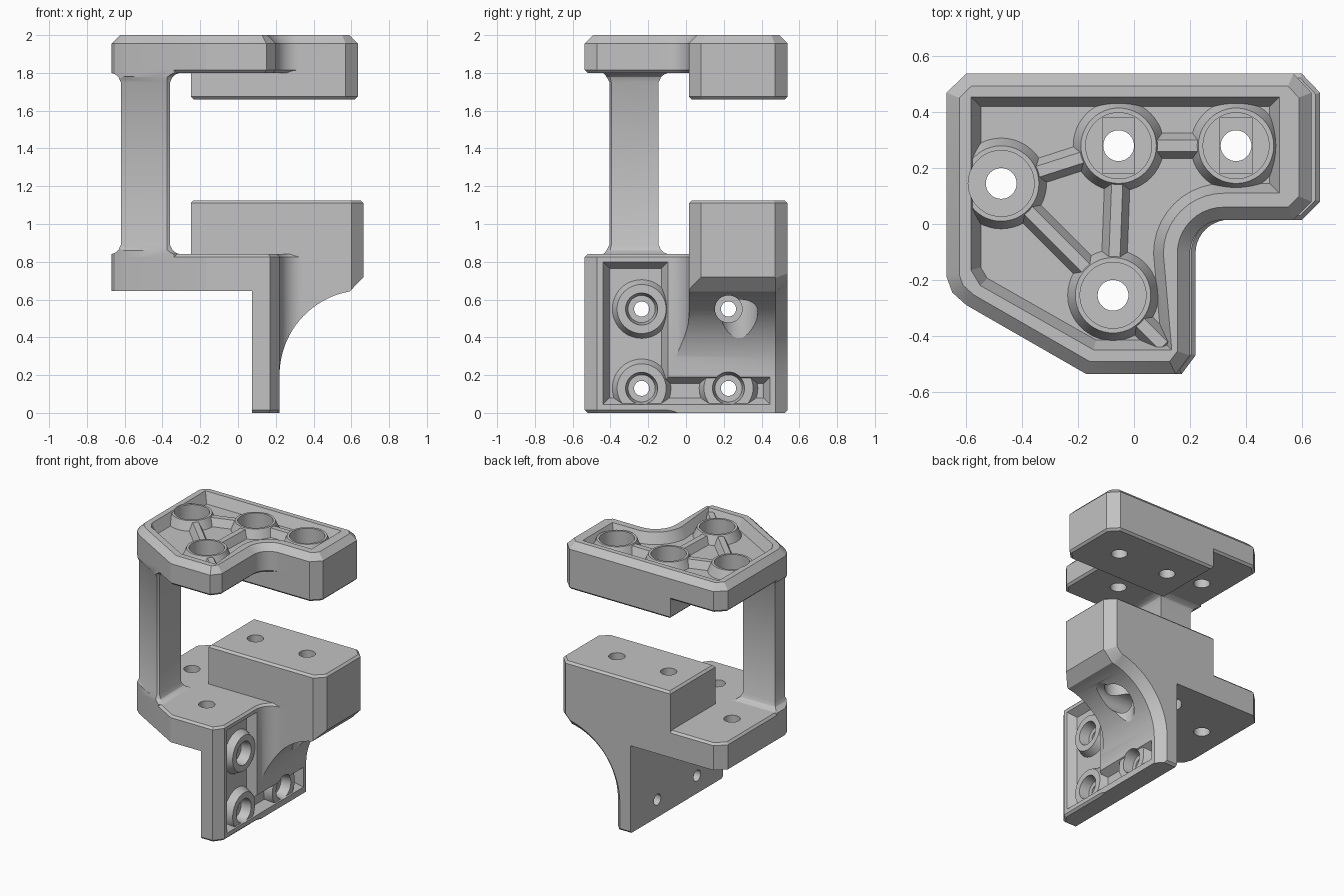
import bpy, bmesh
from math import cos, sin, radians
from mathutils import Vector

cube = bpy.data.objects.get("Cube")
if cube:
    bpy.data.objects.remove(cube, do_unlink=True)

grey = bpy.data.materials.new("plain_grey")
grey.use_nodes = True
COLOUR = (0.54, 0.54, 0.54, 1)
grey.diffuse_color = COLOUR
grey.node_tree.nodes["Principled BSDF"].inputs["Base Color"].default_value = COLOUR


def inset(pts, d):
    """Mitred inward offset of a counter-clockwise polygon."""
    out = []
    for i, p in enumerate(pts):
        p = Vector(p)
        a = (p - Vector(pts[i - 1])).normalized()
        b = (Vector(pts[(i + 1) % len(pts)]) - p).normalized()
        na, nb = Vector((-a.y, a.x)), Vector((-b.y, b.x))
        out.append(p + (na + nb) * d / (1 + na.dot(nb)))
    return out


def prism(name, pts, levels, axis="z"):
    """Loft one outline through (position, inset) levels along an axis."""
    place = {"z": lambda u, v, w: (u, v, w),
             "y": lambda u, v, w: (u, w, v),
             "x": lambda u, v, w: (w, u, v)}[axis]
    bm = bmesh.new()
    rings = [[bm.verts.new(place(u, v, w)) for u, v in inset(pts, d)]
             for w, d in levels]
    n = len(pts)
    for r, s in zip(rings, rings[1:]):
        for i in range(n):
            j = (i + 1) % n
            bm.faces.new((r[i], r[j], s[j], s[i]))
    bm.faces.new(rings[0])
    bm.faces.new(rings[-1])
    bmesh.ops.recalc_face_normals(bm, faces=bm.faces)
    mesh = bpy.data.meshes.new(name)
    bm.to_mesh(mesh)
    bm.free()
    mesh.materials.append(grey)
    ob = bpy.data.objects.new(name, mesh)
    bpy.context.collection.objects.link(ob)
    return ob


def combine(target, tool, operation):
    """Apply a boolean and throw the tool away."""
    mod = target.modifiers.new("cut", "BOOLEAN")
    mod.operation, mod.object, mod.solver = operation, tool, "EXACT"
    bpy.context.view_layer.objects.active = target
    bpy.ops.object.modifier_apply(modifier=mod.name)
    bpy.data.objects.remove(tool, do_unlink=True)


def arc(cx, cy, r, start, end, n):
    return [(cx + r * cos(radians(start + (end - start) * i / n)),
             cy + r * sin(radians(start + (end - start) * i / n))) for i in range(n + 1)]


def circle(c, r):
    return arc(c[0], c[1], r, 0, 360, 48)[:-1]


def rect(x0, x1, y0, y1):
    return [(x0, y0), (x1, y0), (x1, y1), (x0, y1)]


def strip(a, b, width):
    """Rectangle along the line from a to b."""
    a, b = Vector(a), Vector(b)
    d = (b - a).normalized() * width / 2
    n = Vector((-d.y, d.x))
    return [a - n, b - n, b + n, a + n]


def drill(target, c, r, lo, hi, axis="z"):
    combine(target, prism("drill", circle(c, r), [(lo, 0), (hi, 0)], axis), "DIFFERENCE")


def plate_outline(right, inner):
    """Angled plate with a rounded inner corner."""
    return ([(-.17, -.537), (inner - .05, -.537), (inner, -.47)]
            + arc(inner + .12, -.105, .12, 180, 90, 10)
            + [(right - .065, .015), (right, .08), (right, .47), (right - .065, .538),
               (-.6, .538), (-.67, .47), (-.67, -.19), (-.65, -.245), (-.6, -.29)])


def block_outline(right):
    return [(-.25, .015), (right - .065, .015), (right, .08), (right, .47),
            (right - .065, .538), (-.25, .538)]


left, front, mid, far = top_holes = [(-.475, .145), (-.075, -.255), (-.055, .28), (.365, .28)]

# Upper bracket: plate with a thicker block along the back
upper = prism("upper_bracket", plate_outline(.635, .2),
              [(1.8, .015), (1.815, 0), (1.955, 0), (2, .045)])
combine(upper, prism("block", block_outline(.635), [(1.66, .015), (1.675, 0), (1.95, 0)]), "UNION")

# Recess in its top, leaving ribs and screw bosses standing
FLOOR = 1.925
recess_shape = ([(-.145, -.45), (.135, -.45)] + arc(.32, -.105, .215, 180, 90, 10)
                + [(.52, .11), (.52, .455), (-.583, .455), (-.583, -.165), (-.55, -.22)])
recess = prism("recess", recess_shape, [(FLOOR, .035), (2, 0), (2.05, 0)])
for a, b in [(left, mid), (mid, far), (mid, front), (left, front), (front, (.13, -.46))]:
    combine(recess, prism("rib", strip(a, b, .11), [(FLOOR - .02, 0), (1.98, .035)]), "DIFFERENCE")
for c in top_holes:
    combine(recess, prism("boss", circle(c, .175), [(FLOOR - .03, 0), (1.99, .04)]), "DIFFERENCE")
combine(upper, recess, "DIFFERENCE")

# Screw seats and holes through it
for c in top_holes:
    deep = c in (mid, far)
    seat = 1.77 if deep else 1.87
    drill(upper, c, .118, seat, 2.1)
    if deep:
        slot = rect(c[0] - .057, c[0] + .057, c[1] - .1, c[1] + .1)
        combine(upper, prism("slot", slot, [(seat - .02, 0), (seat + .02, 0)]), "DIFFERENCE")
    drill(upper, c, .055, 1.5, 2.1)

# Lower bracket: plate, raised block and hanging wall
lower = prism("lower_bracket", plate_outline(.665, .22),
              [(0, .015), (.015, 0), (.825, 0), (.84, .015)])
combine(lower, prism("block", block_outline(.665), [(.6, 0), (1.11, 0), (1.125, .015)]), "UNION")

# Curved underside of the right side, bevelled along the back
side = ([(-1.5, -1), (.22, -1)] + arc(.67, .2, .45, 180, 100, 20)
        + [(.665, .72), (.665, 2), (-1.5, 2)])
combine(lower, prism("side_profile", side, [(-.7, 0), (.475, 0), (.538, .06)], "y"), "INTERSECT")
combine(lower, prism("under_plate", rect(-1, .075, -1, .645), [(-1, 0), (1, 0)], "y"), "DIFFERENCE")

# Recess in the hanging wall, leaving screw bosses standing
wall_holes = [(-.235, .13), (.225, .13), (-.235, .55)]
wall_shape = [(-.44, .045), (.445, .045), (.445, .19), (-.095, .19), (-.095, .8), (-.44, .8)]
recess = prism("recess", wall_shape, [(.16, .035), (.22, 0), (.24, 0)], "x")
for c in wall_holes:
    combine(recess, prism("boss", circle(c, .165), [(.14, 0), (.212, .035)], "x"), "DIFFERENCE")
combine(lower, recess, "DIFFERENCE")

# Screw seats and holes in the wall, plate and block
for c in wall_holes + [(.225, .55)]:
    if c in wall_holes:
        combine(lower, prism("seat", circle(c, .09), [(.14, .018), (.24, 0)], "x"), "DIFFERENCE")
    else:
        drill(lower, c, .072, .14, .9, "x")
    drill(lower, c, .04, -.1, .3, "x")
for c in top_holes:
    drill(lower, c, .055, .3, 1.3)
for c in (mid, far):
    drill(lower, c, .1, .3, .72)

# Post with flared ends, trimmed to the plate edge
post_shape = [(-.36, -.145), (-.62, -.145), (-.62, -.26), (-.375, -.405), (-.36, -.395)]
flare = [(.8, -.05), (.84, -.05), (.848, -.03), (.862, -.013), (.89, 0)]
post = prism("post", post_shape, flare + [(2.64 - z, d) for z, d in reversed(flare)])
combine(post, prism("trim", plate_outline(.635, .2), [(.5, 0), (2.2, 0)]), "INTERSECT")

# Round surfaces shade smooth, edges stay sharp
bpy.ops.object.select_all(action="DESELECT")
for ob in (upper, lower, post):
    ob.select_set(True)
bpy.context.view_layer.objects.active = upper
bpy.ops.object.shade_smooth_by_angle(angle=radians(25))
